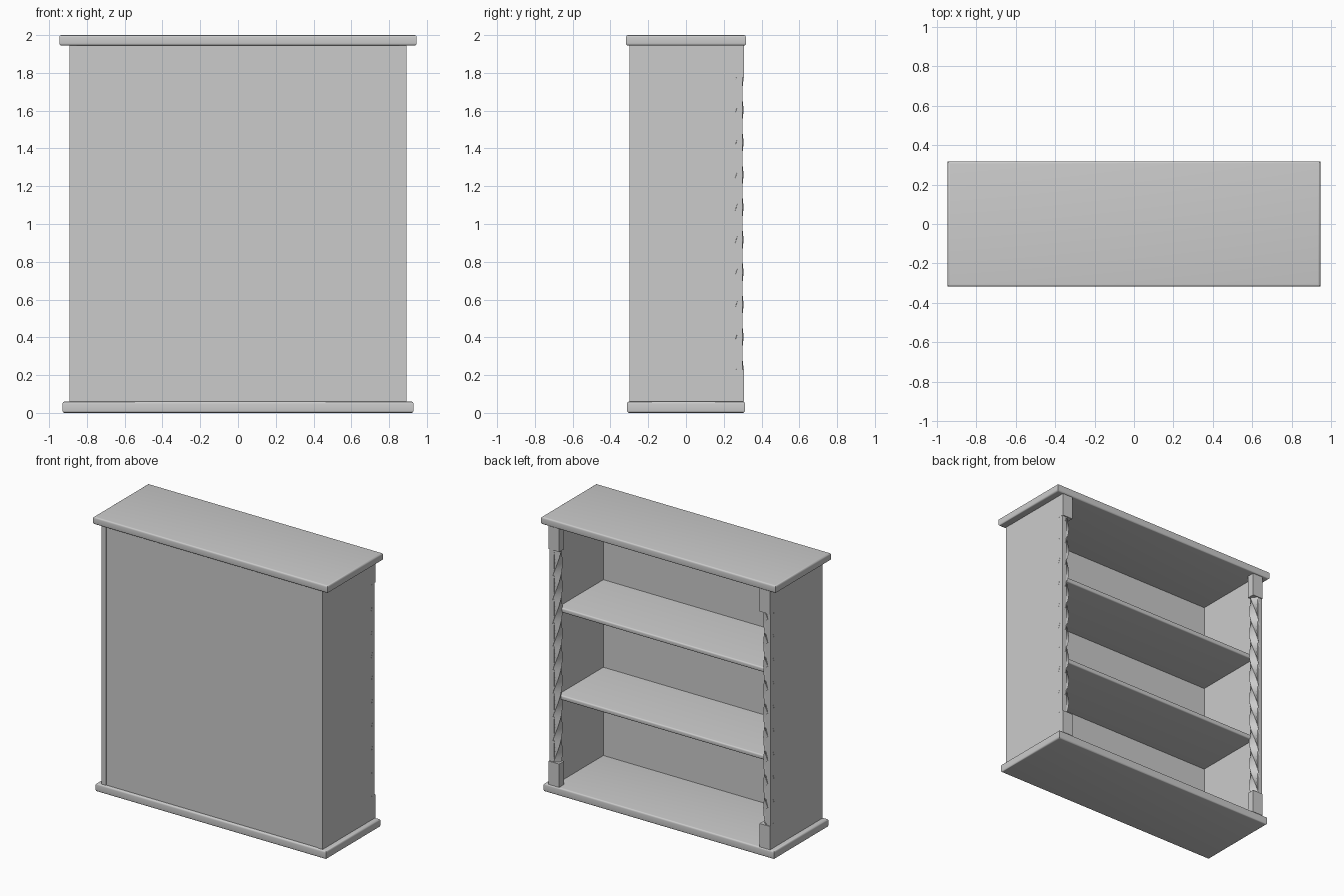
import bpy, bmesh, math

if "Cube" in bpy.data.objects:
    bpy.data.objects.remove(bpy.data.objects["Cube"])

def finish(name, bm, smooth=False):
    bmesh.ops.recalc_face_normals(bm, faces=bm.faces)
    me = bpy.data.meshes.new(name)
    bm.to_mesh(me)
    bm.free()
    ob = bpy.data.objects.new(name, me)
    bpy.context.collection.objects.link(ob)
    if smooth:
        bpy.ops.object.select_all(action='DESELECT')
        bpy.context.view_layer.objects.active = ob
        ob.select_set(True)
        bpy.ops.object.shade_smooth_by_angle(angle=math.radians(35))
    return ob

def box(name, x, y, z, round_edges=None, radius=0.012):
    """Box from (min, max) pairs; round_edges picks the edges to round off."""
    bm = bmesh.new()
    bmesh.ops.create_cube(bm, size=1)
    for v in bm.verts:
        v.co = [r[0] if c < 0 else r[1] for c, r in zip(v.co, (x, y, z))]
    if round_edges:
        edges = [e for e in bm.edges if round_edges(e.verts[0].co, e.verts[1].co)]
        bmesh.ops.bevel(bm, geom=edges, offset=radius, segments=4, profile=0.5, affect='EDGES')
    return finish(name, bm, bool(round_edges))

def horizontal(a, b):
    return abs(a.z - b.z) < 1e-5

def shelf_front(a, b):
    return horizontal(a, b) and a.y > 0 and b.y > 0

def twisted_column(name, cx, cy, z0, z1, radius, turns, hand):
    """Square bar twisted by a number of quarter turns."""
    bm = bmesh.new()
    steps = turns * 6
    rings = []
    for i in range(steps + 1):
        t = i / steps
        a0 = hand * t * turns * math.pi / 2
        rings.append([bm.verts.new((cx + radius * math.cos(a0 + k * math.pi / 2),
                                    cy + radius * math.sin(a0 + k * math.pi / 2),
                                    z0 + (z1 - z0) * t)) for k in range(4)])
    for lo, hi in zip(rings, rings[1:]):
        for k in range(4):
            n = (k + 1) % 4
            bm.faces.new((lo[k], lo[n], hi[n], hi[k]))
    bm.faces.new(rings[0][::-1])
    bm.faces.new(rings[-1])
    return finish(name, bm, True)

BASE_TOP, TOP_LOW = 0.06, 1.945

# Overhanging top and base boards with rounded rims
box("top_board", (-0.946, 0.946), (-0.318, 0.318), (TOP_LOW, 2.0), horizontal)
box("base_board", (-0.929, 0.929), (-0.312, 0.312), (0.0, BASE_TOP), horizontal)

# Back panel, set slightly in between the sides
box("back_panel", (-0.856, 0.856), (-0.294, -0.27), (BASE_TOP, TOP_LOW))

# Shelves
for i, top in enumerate((0.703, 1.341)):
    box(f"shelf_{i + 1}", (-0.857, 0.857), (-0.272, 0.25), (top - 0.035, top), shelf_front, 0.01)

# Sides, corner blocks and twisted columns
for label, s in (("left", -1), ("right", 1)):
    span = lambda a, b: tuple(sorted((s * a, s * b)))
    box(f"{label}_side", span(0.855, 0.892), (-0.3, 0.3), (BASE_TOP, TOP_LOW))
    box(f"{label}_lower_block", span(0.808, 0.8925), (0.25, 0.307), (BASE_TOP, 0.23))
    box(f"{label}_upper_block", span(0.808, 0.8925), (0.25, 0.307), (1.775, TOP_LOW))
    twisted_column(f"{label}_twisted_column", s * 0.855, 0.266, 0.23, 1.775, 0.038, 9, s)
